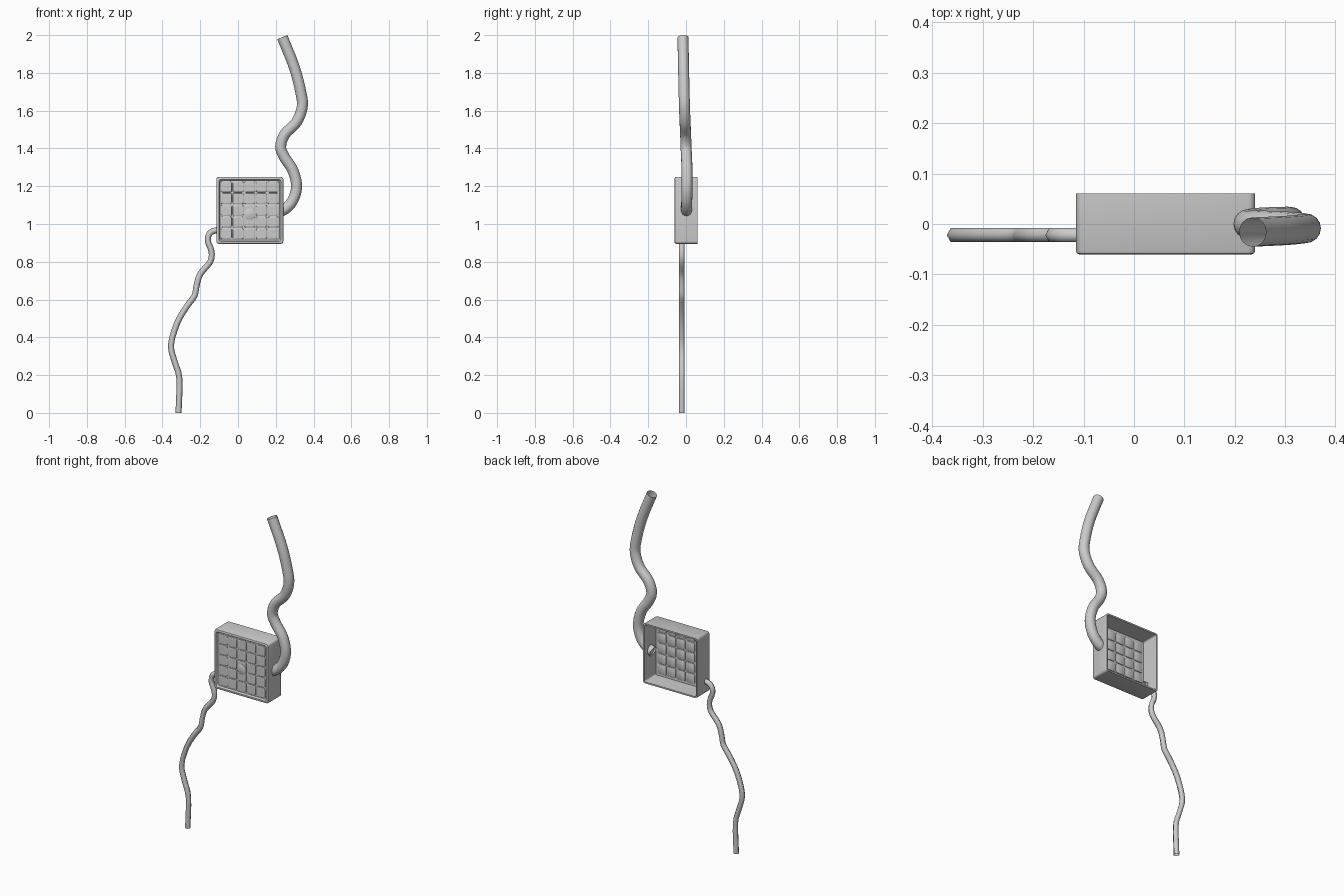
import bpy, bmesh, math
from mathutils import Vector

if "Cube" in bpy.data.objects:
    bpy.data.objects.remove(bpy.data.objects["Cube"])

CX, CZ = 0.0625, 1.0725      # centre of the housing


def finish(name, bm, angle=40):
    bmesh.ops.recalc_face_normals(bm, faces=bm.faces)
    me = bpy.data.meshes.new(name)
    bm.to_mesh(me)
    bm.free()
    ob = bpy.data.objects.new(name, me)
    bpy.context.collection.objects.link(ob)
    bpy.context.view_layer.objects.active = ob
    ob.select_set(True)
    bpy.ops.object.shade_smooth_by_angle(angle=math.radians(angle))
    ob.select_set(False)
    return ob


def rounded_loop(bm, cx, cz, half, radius, y, seg=4):
    verts = []
    for q in range(4):
        for i in range(seg + 1):
            a = math.pi / 2 * (q + i / seg)
            m = math.pi / 4 + math.pi / 2 * q
            ox = math.copysign(half - radius, math.cos(m))
            oz = math.copysign(half - radius, math.sin(m))
            verts.append(bm.verts.new((cx + ox + radius * math.cos(a), y,
                                       cz + oz + radius * math.sin(a))))
    return verts


def loft(bm, loops, caps=True):
    for a, b in zip(loops, loops[1:]):
        n = len(a)
        for i in range(n):
            bm.faces.new((a[i], a[(i + 1) % n], b[(i + 1) % n], b[i]))
    if caps:
        bm.faces.new(loops[0])
        bm.faces.new(loops[-1])


def spline(points, steps):
    p = [Vector(v) for v in points]
    p = [2 * p[0] - p[1]] + p + [2 * p[-1] - p[-2]]
    out = []
    for i in range(1, len(p) - 2):
        a, b, c, d = p[i - 1:i + 3]
        for s in range(steps):
            t = s / steps
            out.append(0.5 * (2 * b + (c - a) * t + (2 * a - 5 * b + 4 * c - d) * t * t
                              + (3 * b - a - 3 * c + d) * t ** 3))
    return out + [p[-2]]


def cable(name, points, radius, sides, steps):
    path = spline(points, steps)
    bm = bmesh.new()
    rings = []
    for i, c in enumerate(path):
        t = (path[min(i + 1, len(path) - 1)] - path[max(i - 1, 0)]).normalized()
        n = t.cross(Vector((0, 1, 0))).normalized()
        b = n.cross(t)
        rings.append([bm.verts.new(c + radius * (n * math.cos(k * math.tau / sides)
                                                 + b * math.sin(k * math.tau / sides)))
                      for k in range(sides)])
    loft(bm, rings, caps=False)
    return finish(name, bm, 65)


# Housing: shell open at the back, with a raised rim around the front panel
bm = bmesh.new()
profile = [(0.166, 0.008, -0.043), (0.169, 0.008, 0.06), (0.1775, 0.014, 0.06),
           (0.1775, 0.014, -0.053), (0.1755, 0.013, -0.058), (0.171, 0.012, -0.06),
           (0.164, 0.012, -0.06), (0.158, 0.012, -0.05)]
loft(bm, [rounded_loop(bm, CX, CZ, h, r, y) for h, r, y in profile])
finish("housing", bm)

# Waffle tiles, raised on both faces of the front panel
for name, y0, d in (("front_tiles", -0.05, -1), ("inner_tiles", -0.043, 1)):
    bm = bmesh.new()
    for i in range(5):
        for j in range(5):
            x, z = CX + (i - 2) * 0.062, CZ + (j - 2) * 0.062
            loft(bm, [rounded_loop(bm, x, z, h, r, y0 + d * e, 3)
                      for h, r, e in ((0.029, 0.009, -0.001), (0.028, 0.008, 0.003),
                                      (0.025, 0.007, 0.005))])
    finish(name, bm, 30)

# Plain round boss in the middle of the panel
bm = bmesh.new()
loft(bm, [rounded_loop(bm, CX, CZ - 0.02, r, r, y, 6)
          for r, y in ((0.03, -0.05), (0.03, -0.056), (0.027, -0.058))])
finish("centre_boss", bm)

# Thick upper cable
cable("upper_cable", [
    (0.215, 0.003, 1.065), (0.25, 0.003, 1.08), (0.29, 0.004, 1.125), (0.31, 0.005, 1.2),
    (0.29, 0.005, 1.285), (0.245, 0.003, 1.355), (0.226, 0.0, 1.41), (0.248, -0.002, 1.475),
    (0.31, -0.005, 1.54), (0.34, -0.008, 1.62), (0.332, -0.01, 1.70),
    (0.298, -0.013, 1.83), (0.235, -0.016, 1.989)], 0.029, 16, 5)

# Thin lower cable, six-sided
cable("lower_cable", [(x, -0.022, z) for x, z in (
    (-0.085, 0.968), (-0.12, 0.966), (-0.15, 0.95), (-0.16, 0.91), (-0.14, 0.855),
    (-0.147, 0.8), (-0.2, 0.735), (-0.22, 0.67), (-0.23, 0.62), (-0.27, 0.565),
    (-0.32, 0.48), (-0.355, 0.36), (-0.335, 0.27), (-0.31, 0.18), (-0.315, 0.0))],
    0.016, 6, 3)
